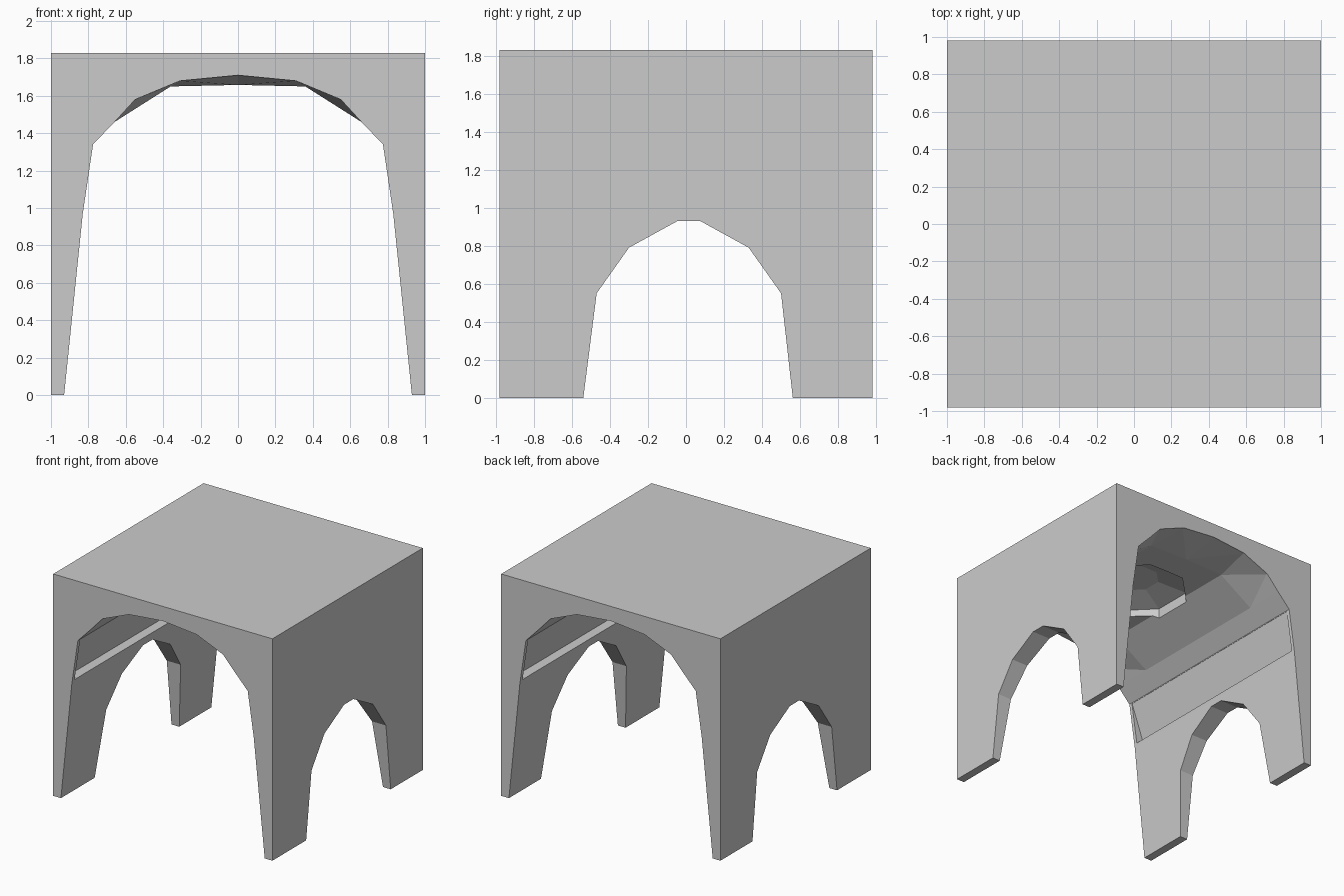
import bpy, bmesh, math

if "Cube" in bpy.data.objects:
    bpy.data.objects.remove(bpy.data.objects["Cube"])


def loft(name, sections):
    """Closed solid through a list of equal-length point loops."""
    bm = bmesh.new()
    rings = [[bm.verts.new(p) for p in s] for s in sections]
    n = len(rings[0])
    for a, b in zip(rings, rings[1:]):
        for i in range(n):
            j = (i + 1) % n
            bm.faces.new((a[i], a[j], b[j], b[i]))
    bm.faces.new(rings[0][::-1])
    bm.faces.new(rings[-1])
    bmesh.ops.triangulate(bm, faces=bm.faces[:])
    bmesh.ops.recalc_face_normals(bm, faces=bm.faces[:])
    mesh = bpy.data.meshes.new(name)
    bm.to_mesh(mesh)
    bm.free()
    ob = bpy.data.objects.new(name, mesh)
    bpy.context.collection.objects.link(ob)
    return ob


def mirrored(half):
    """Half profile from the foot to the crown, mirrored in x."""
    return half + [(-x, z) for x, z in reversed(half) if x > 0]


# Main block
bpy.ops.mesh.primitive_cube_add(size=1, location=(0, 0, 0.915))
body = bpy.context.object
body.name = "arched_block"
body.scale = (2, 1.96, 1.83)
bpy.ops.object.transform_apply(location=True, scale=True)

# Main vault: open arches at both ends, lower faceted dome between them
jamb = [(0.94, -0.1), (0.83, 0.97), (0.775, 1.34), (0.66, 1.46)]
arch = mirrored(jamb + [(0.55, 1.58), (0.31, 1.68), (0, 1.71)])
inner = mirrored(jamb + [(0.51, 1.555), (0.36, 1.65), (0, 1.658)])
stations = [(-1.1, arch), (-0.97, arch), (-0.64, inner),
            (0.64, inner), (0.97, arch), (1.1, arch)]
cutters = [loft("vault_cutter", [[(x, y, z) for x, z in prof] for y, prof in stations])]

# Low arches through the two side walls
side = [(-0.553, -0.1), (-0.47, 0.55), (-0.3, 0.79), (-0.045, 0.93),
        (0.075, 0.93), (0.33, 0.79), (0.5, 0.55), (0.573, -0.1)]
cutters.append(loft("side_arch_cutter", [[(x, y, z) for y, z in side] for x in (-1.2, 1.2)]))

# Ledges along the inside of both walls
ledge = [(0.7, 0.985), (0.9, 1.0), (0.778, 1.335), (0.7, 1.335)]
for s in (-1, 1):
    cutters.append(loft("ledge_cutter", [[(s * x, y, z) for x, z in ledge] for y in (-0.95, 0.95)]))


# Eight-sided recess in the ceiling
def octagon(r, z):
    return [(r * math.cos(math.radians(22.5 + 45 * i)),
             r * math.sin(math.radians(22.5 + 45 * i)), z) for i in range(8)]


cutters.append(loft("ceiling_recess_cutter",
                    [octagon(0.43, 1.5), octagon(0.43, 1.71), octagon(0.2, 1.77)]))

# Carve the block
bpy.context.view_layer.objects.active = body
for c in cutters:
    c.hide_render = True
    m = body.modifiers.new(c.name, 'BOOLEAN')
    m.operation = 'DIFFERENCE'
    m.solver = 'EXACT'
    m.object = c
    bpy.ops.object.modifier_apply(modifier=m.name)
for c in cutters:
    bpy.data.objects.remove(c, do_unlink=True)
